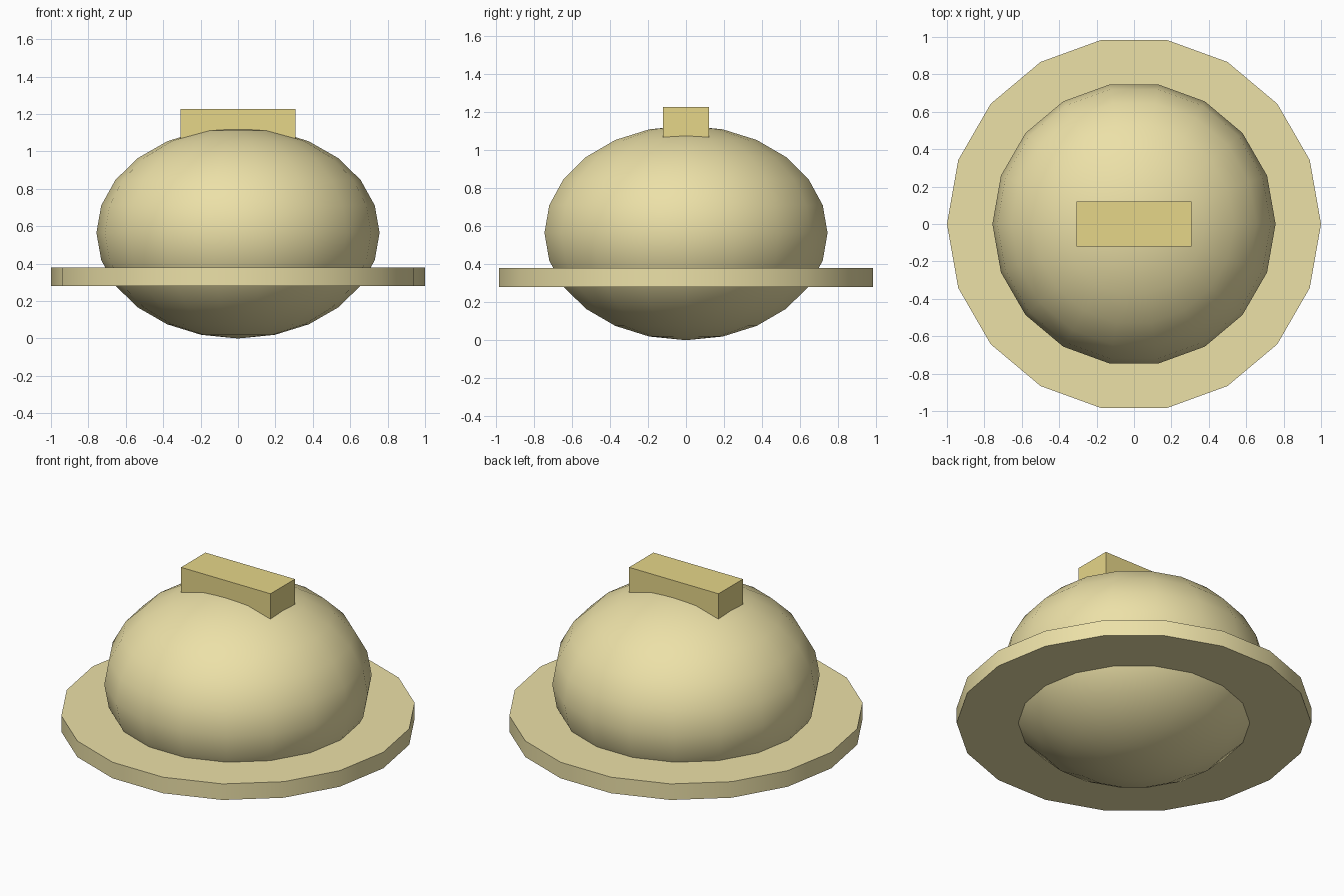
import bpy, bmesh
from math import sin, cos, pi

if "Cube" in bpy.data.objects:
    bpy.data.objects.remove(bpy.data.objects["Cube"])

SIDES = 18


def material(name, rgb):
    m = bpy.data.materials.new(name)
    m.diffuse_color = (*rgb, 1)
    m.use_nodes = True
    m.node_tree.nodes["Principled BSDF"].inputs["Base Color"].default_value = m.diffuse_color
    return m


def lathe(name, profile, mat):
    """Revolve (radius, z) points, bottom to top; zero radius makes a pole."""
    bm = bmesh.new()
    rings = []
    for r, z in profile:
        if r < 1e-5:
            rings.append([bm.verts.new((0, 0, z))])
        else:
            rings.append([bm.verts.new((r * cos(2 * pi * i / SIDES), r * sin(2 * pi * i / SIDES), z))
                          for i in range(SIDES)])
    for a, b in zip(rings, rings[1:]):
        for i in range(SIDES):
            j = (i + 1) % SIDES
            if len(a) == 1:
                bm.faces.new((a[0], b[j], b[i]))
            elif len(b) == 1:
                bm.faces.new((a[i], a[j], b[0]))
            else:
                bm.faces.new((a[i], a[j], b[j], b[i]))
    # flat caps on open ends
    if len(rings[0]) > 1:
        bm.faces.new(rings[0][::-1])
    if len(rings[-1]) > 1:
        bm.faces.new(rings[-1])
    return finish(name, bm, mat)


def finish(name, bm, mat):
    me = bpy.data.meshes.new(name)
    bm.to_mesh(me)
    bm.free()
    me.materials.append(mat)
    ob = bpy.data.objects.new(name, me)
    bpy.context.collection.objects.link(ob)
    return ob


def smooth(ob):
    bpy.ops.object.select_all(action='DESELECT')
    ob.select_set(True)
    bpy.context.view_layer.objects.active = ob
    bpy.ops.object.shade_smooth_by_angle(angle=pi / 5)


cream = material("cream", (0.84, 0.75, 0.39))
gold = material("gold", (0.79, 0.67, 0.25))

# Flattened sphere body
R, H = 0.757, 0.565
smooth(lathe("body", [(R * sin(pi * k / 12), H - H * cos(pi * k / 12)) for k in range(13)], cream))

# Flat brim around the lower body
smooth(lathe("brim", [(1, 0.28), (1, 0.38)], cream))

# Bar on top, sunk into the body
bm = bmesh.new()
bmesh.ops.create_cube(bm, size=1)
for v in bm.verts:
    v.co = (v.co.x * 0.616, v.co.y * 0.24, 1.227 if v.co.z > 0 else 1.03)
finish("top_bar", bm, gold)
